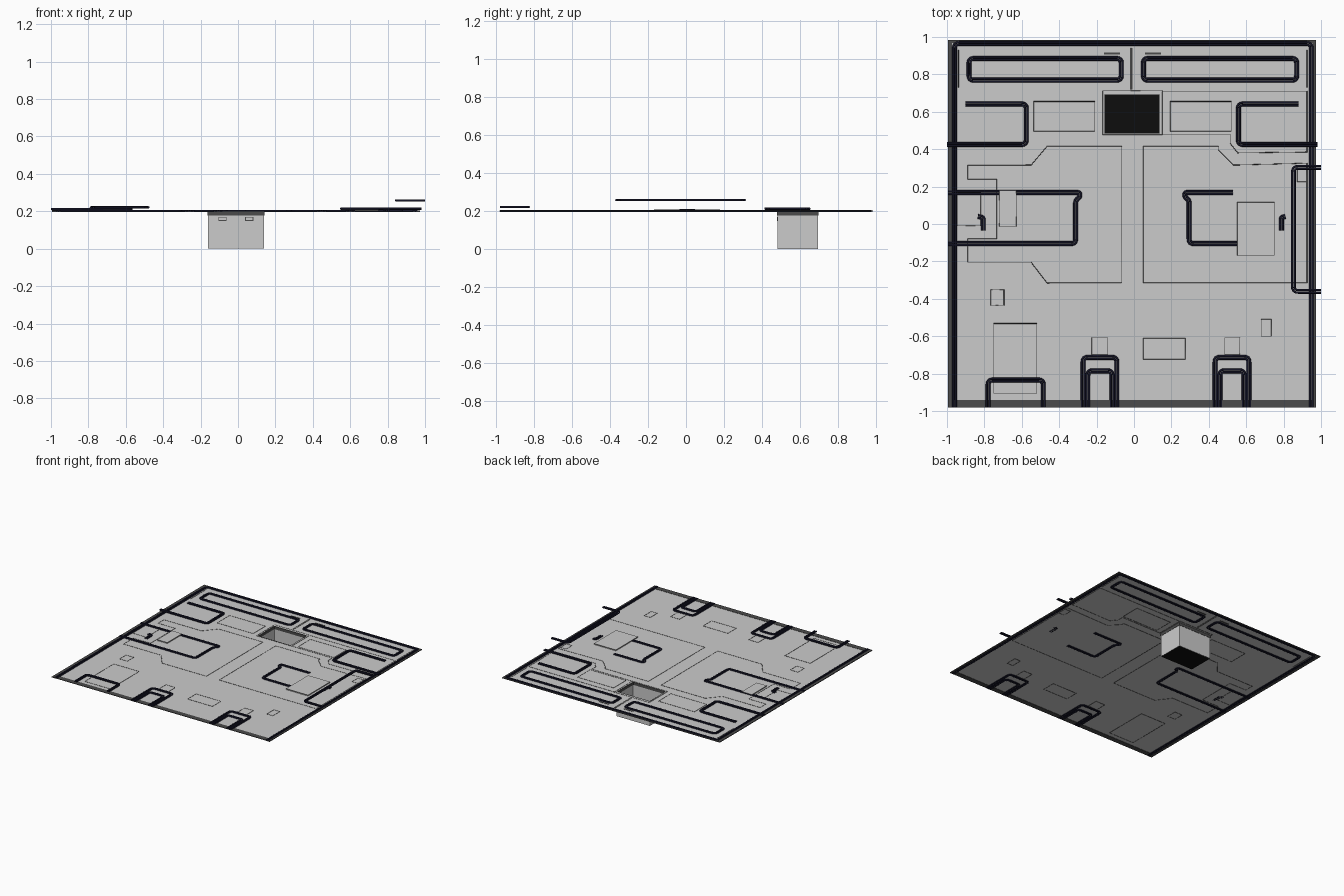
import bpy, bmesh
from mathutils import Vector

if "Cube" in bpy.data.objects:
    bpy.data.objects.remove(bpy.data.objects["Cube"])

Z = 0.2  # deck height


def mat(name, c):
    m = bpy.data.materials.new(name)
    m.diffuse_color = (*c, 1)
    m.use_nodes = True
    m.node_tree.nodes["Principled BSDF"].inputs["Base Color"].default_value = m.diffuse_color
    return m


CABLE = mat("cable_navy", (0.008, 0.008, 0.022))
SEAM = mat("seam_grey", (0.07, 0.07, 0.07))
TRIM = mat("trim_grey", (0.07, 0.07, 0.07))
BLACK = mat("pit_black", (0.004, 0.004, 0.004))


def box(name, x0, x1, y0, y1, z0, z1, m=None):
    bm = bmesh.new()
    bmesh.ops.create_cube(bm, size=1)
    for v in bm.verts:
        v.co = ((x0 + x1) / 2 + v.co.x * (x1 - x0),
                (y0 + y1) / 2 + v.co.y * (y1 - y0),
                (z0 + z1) / 2 + v.co.z * (z1 - z0))
    me = bpy.data.meshes.new(name)
    bm.to_mesh(me)
    bm.free()
    ob = bpy.data.objects.new(name, me)
    bpy.context.collection.objects.link(ob)
    if m:
        me.materials.append(m)
    return ob


def rounded(pts, closed, r=0.025, steps=4):
    """Replace every corner of a path by a small arc."""
    P = [Vector(p) for p in pts]
    out, n = [], len(P)
    for i, p in enumerate(P):
        if not closed and i in (0, n - 1):
            out.append(p)
            continue
        a, b = P[i - 1] - p, P[(i + 1) % n] - p
        d = min(r, a.length * 0.45, b.length * 0.45)
        s, e = p + a.normalized() * d, p + b.normalized() * d
        for k in range(steps + 1):
            t = k / steps
            out.append(s * (1 - t) ** 2 + p * 2 * t * (1 - t) + e * t * t)
    return out


def offset(P, d, closed):
    out, n = [], len(P)
    for i, p in enumerate(P):
        a = P[i - 1] if closed or i else p
        b = P[(i + 1) % n] if closed or i < n - 1 else p
        t = (b - a).normalized()
        out.append(p + Vector((-t.y, t.x)) * d)
    return out


def tubes(name, paths, z, depth, res, closed, m):
    cu = bpy.data.curves.new(name, 'CURVE')
    cu.dimensions = '3D'
    cu.bevel_depth, cu.bevel_resolution, cu.use_fill_caps = depth, res, True
    for P in paths:
        sp = cu.splines.new('POLY')
        sp.points.add(len(P) - 1)
        for q, p in zip(sp.points, P):
            q.co = (p[0], p[1], z, 1)
        sp.use_cyclic_u = closed
    cu.materials.append(m)
    ob = bpy.data.objects.new(name, cu)
    bpy.context.collection.objects.link(ob)
    bpy.ops.object.select_all(action='DESELECT')
    ob.select_set(True)
    bpy.context.view_layer.objects.active = ob
    bpy.ops.object.convert(target='MESH')
    return ob


def cable(name, pts, z=Z + 0.001, closed=False):
    """Two round lines running side by side."""
    P = rounded(pts, closed)
    tubes(name, [offset(P, d, closed) for d in (-0.007, 0.007)], z, 0.006, 2, closed, CABLE)


def seam(name, pts, closed=False):
    tubes(name, [pts], Z, 0.002, 0, closed, SEAM)


def rect(x0, x1, y0, y1):
    return [(x0, y0), (x1, y0), (x1, y1), (x0, y1)]


# Deck sheet with the pit opening left out
PX0, PX1, PY0, PY1 = -0.16, 0.14, 0.482, 0.695
X0, X1, Y0, Y1 = -0.995, 0.973, -0.982, 0.984
bm = bmesh.new()
g = [[bm.verts.new((x, y, Z)) for y in (Y0, PY0, PY1, Y1)] for x in (X0, PX0, PX1, X1)]
for i in range(3):
    for j in range(3):
        if (i, j) != (1, 1):
            bm.faces.new((g[i][j], g[i + 1][j], g[i + 1][j + 1], g[i][j + 1]))
me = bpy.data.meshes.new("deck")
bm.to_mesh(me)
bm.free()
bpy.context.collection.objects.link(bpy.data.objects.new("deck", me))

# Dark edge trim
box("trim_front", X0, X1, Y0, -0.94, Z - 0.002, Z + 0.002, TRIM)
box("trim_back", X0, X1, 0.968, Y1, Z - 0.003, Z + 0.003, TRIM)
box("trim_left", X0, -0.972, Y0, Y1, Z - 0.003, Z + 0.003, TRIM)
box("trim_right", 0.958, X1, Y0, Y1, Z - 0.003, Z + 0.003, TRIM)

# Pit: walls, black floor, dark collar and two wall sockets
t = 0.003
for n, a in {"left": (PX0, PX0 + t, PY0, PY1), "right": (PX1 - t, PX1, PY0, PY1),
             "front": (PX0, PX1, PY0, PY0 + t), "back": (PX0, PX1, PY1 - t, PY1)}.items():
    box("pit_wall_" + n, *a, 0, Z)
    box("pit_collar_" + n, a[0] - 0.002, a[1] + 0.002, a[2] - 0.002, a[3] + 0.002, 0.177, Z, TRIM)
box("pit_floor", PX0, PX1, PY0, PY1, 0, 0.003, BLACK)
for i, x in enumerate((-0.083, 0.06)):
    box(f"socket_frame_{i}", x - 0.022, x + 0.022, PY0 - 0.003, PY0, 0.149, 0.17, TRIM)
    box(f"socket_plate_{i}", x - 0.018, x + 0.018, PY0 - 0.004, PY0, 0.153, 0.166)

# Cables lying in the deck
cable("border_cable", [(-0.96, -0.98), (-0.96, 0.965), (0.948, 0.965), (0.948, -0.98)])
cable("long_loop_left", rect(-0.882, -0.068, 0.769, 0.885), closed=True)
cable("long_loop_right", rect(0.05, 0.87, 0.769, 0.885), closed=True)
cable("middle_loop_left", [(-0.995, 0.168), (-0.29, 0.168), (-0.29, 0.145), (-0.312, 0.125),
                           (-0.312, -0.105), (-0.995, -0.105)])
cable("middle_loop_right", [(0.53, 0.168), (0.272, 0.168), (0.272, 0.145), (0.295, 0.125),
                            (0.295, -0.105), (0.56, -0.105)])
for n, x in (("left", -0.182), ("right", 0.524)):
    for k, w, y in (("outer", 0.09, -0.713), ("inner", 0.065, -0.785)):
        cable(f"front_loop_{k}_{n}", [(x - w, -0.98), (x - w, y), (x + w, y), (x + w, -0.98)])
cable("hook_left", [(-0.835, 0.04), (-0.806, 0.035), (-0.806, -0.035)], Z + 0.004)
cable("hook_right", [(0.81, 0.04), (0.788, 0.035), (0.788, -0.035)], Z + 0.004)

# Cables raised above the deck
cable("shelf_loop_left", [(-0.9, 0.642), (-0.576, 0.642), (-0.576, 0.425), (-1, 0.425)], 0.212)
cable("shelf_loop_right", [(0.88, 0.642), (0.558, 0.642), (0.558, 0.425), (0.98, 0.425)], 0.214)
cable("corner_loop", [(-0.78, -0.98), (-0.78, -0.834), (-0.485, -0.834), (-0.485, -0.98)], 0.221)
cable("side_loop", [(1, 0.303), (0.852, 0.303), (0.852, -0.36), (1, -0.36)], 0.258)

# Floor panel seams
seam("zone_seam_left", [(-0.065, 0.415), (-0.465, 0.415), (-0.55, 0.315), (-0.89, 0.315),
                        (-0.89, 0.24), (-0.735, 0.24), (-0.735, -0.08), (-0.89, -0.08),
                        (-0.89, -0.205), (-0.55, -0.205), (-0.465, -0.315), (-0.065, -0.315)], True)
seam("zone_seam_right", [(0.45, 0.415), (0.05, 0.415), (0.05, -0.315), (0.925, -0.315),
                         (0.925, 0.325), (0.53, 0.315), (0.45, 0.395)], True)
seam("shelf_seam", [(0.15, 0.71), (0.925, 0.71), (0.925, 0.385), (0.555, 0.38), (0.515, 0.43),
                    (0.515, 0.48), (0.15, 0.48)])
seam("back_seam_left", [(-0.938, 0.93), (-0.938, 0.73)])
seam("back_seam_right", [(0.925, 0.93), (0.925, 0.73)])
seam("centre_seam_a", [(-0.016, 0.94), (-0.016, 0.72)])
seam("centre_seam_b", [(-0.007, 0.94), (-0.007, 0.72)])
for i, x in enumerate((-0.16, 0.06)):
    box(f"back_slot_{i}", x, x + 0.085, 0.906, 0.916, Z - 0.002, Z + 0.002, SEAM)
hatches = [(-0.168, 0.15, 0.478, 0.713), (-0.535, -0.21, 0.495, 0.655), (0.195, 0.52, 0.495, 0.655),
           (-0.765, -0.695, -0.435, -0.352), (-0.75, -0.52, -0.905, -0.532),
           (-0.225, -0.14, -0.7, -0.608), (0.05, 0.275, -0.722, -0.612),
           (0.485, 0.565, -0.7, -0.608), (0.68, 0.735, -0.6, -0.51),
           (-0.945, -0.82, -0.01, 0.168), (0.872, 0.925, 0.225, 0.3)]
for i, h in enumerate(hatches):
    seam(f"hatch_seam_{i}", rect(*h), True)

# Thin plates lying over the cables
for n, p in (("left", (-0.72, -0.63, -0.012, 0.178)), ("right", (0.553, 0.75, -0.168, 0.115))):
    box("cover_plate_" + n, *p, Z, Z + 0.009)
    tubes("cover_edge_" + n, [rect(*p)], Z + 0.007, 0.002, 0, True, SEAM)
